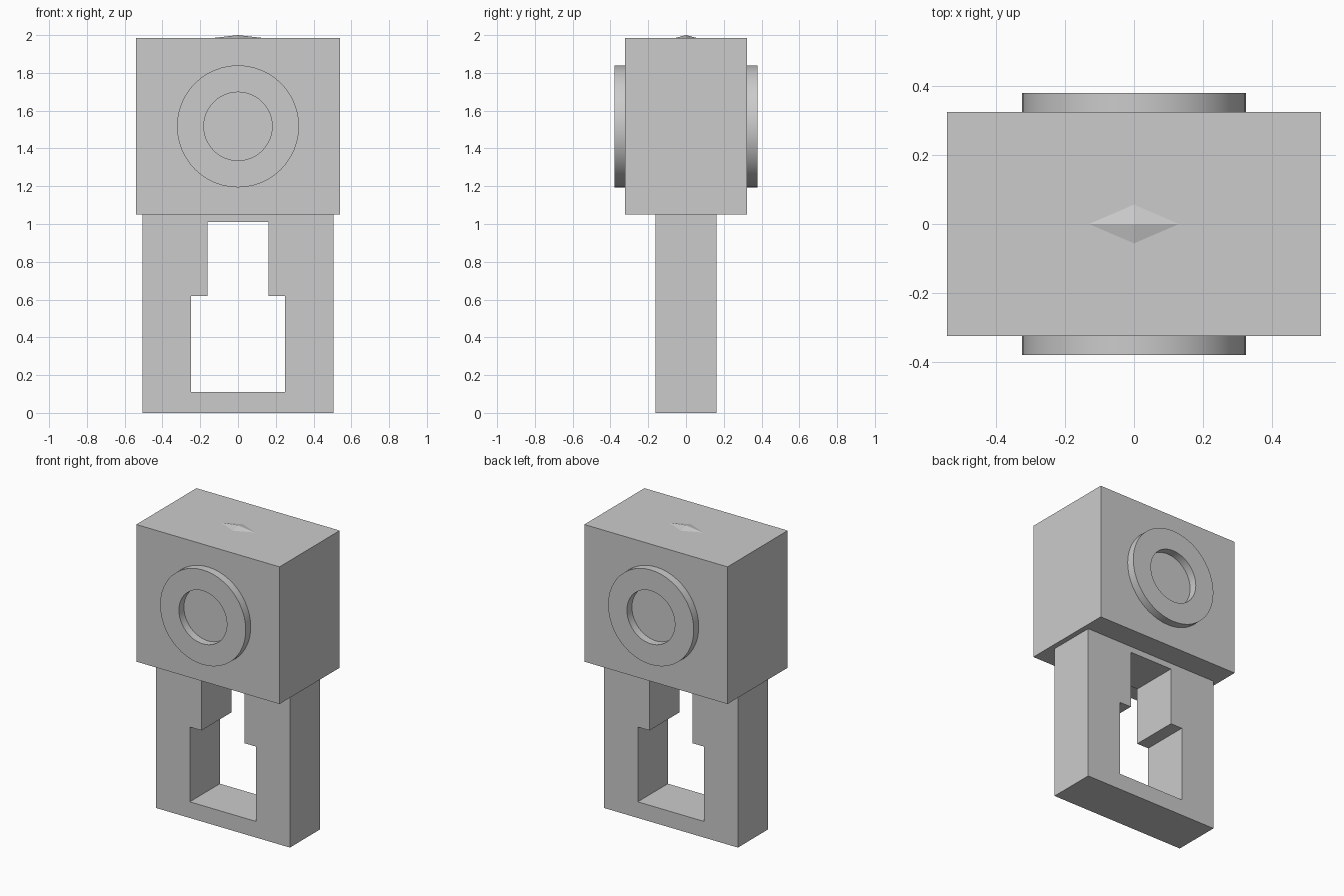
import bpy, bmesh
from math import pi
from mathutils import Matrix, Vector

cube = bpy.data.objects.get("Cube")
if cube:
    bpy.data.objects.remove(cube, do_unlink=True)

grey = bpy.data.materials.new("plain grey")
grey.use_nodes = True
grey.diffuse_color = (0.6, 0.6, 0.6, 1)
grey.node_tree.nodes["Principled BSDF"].inputs["Base Color"].default_value = grey.diffuse_color


def make(name, bm):
    bmesh.ops.recalc_face_normals(bm, faces=bm.faces)
    mesh = bpy.data.meshes.new(name)
    bm.to_mesh(mesh)
    bm.free()
    mesh.materials.append(grey)
    obj = bpy.data.objects.new(name, mesh)
    bpy.context.collection.objects.link(obj)
    return obj


# Lower frame: half outline extruded in depth, then mirrored
HALF_DEPTH = 0.162
outline = [(0, 0), (0.505, 0), (0.505, 1.05), (0, 1.05), (0, 1.01),
           (0.162, 1.01), (0.162, 0.62), (0.25, 0.62), (0.25, 0.11), (0, 0.11)]
bm = bmesh.new()
face = bm.faces.new([bm.verts.new((x, -HALF_DEPTH, z)) for x, z in outline])
extruded = bmesh.ops.extrude_face_region(bm, geom=[face])["geom"]
bmesh.ops.translate(bm, vec=(0, 2 * HALF_DEPTH, 0),
                    verts=[v for v in extruded if isinstance(v, bmesh.types.BMVert)])
bmesh.ops.recalc_face_normals(bm, faces=bm.faces)
seam = [f for f in bm.faces if all(abs(v.co.x) < 1e-5 for v in f.verts)]
bmesh.ops.delete(bm, geom=seam, context="FACES")
frame = make("lower_frame", bm)
frame.modifiers.new("mirror", "MIRROR").use_clip = True

# Upper block
BLOCK_HALF_Y, BLOCK_TOP = 0.324, 1.985
bm = bmesh.new()
bmesh.ops.create_cube(bm, size=1)
bmesh.ops.scale(bm, vec=(1.08, 2 * BLOCK_HALF_Y, BLOCK_TOP - 1.05), verts=bm.verts)
bmesh.ops.translate(bm, vec=(0, 0, (BLOCK_TOP + 1.05) / 2), verts=bm.verts)
make("upper_block", bm)

# Raised rings on the front and back, spun from a profile
for name, side in (("front_ring", -1), ("back_ring", 1)):
    bm = bmesh.new()
    profile = [bm.verts.new((r, side * y, 0)) for r, y in
               ((0.323, BLOCK_HALF_Y), (0.323, 0.378), (0.181, 0.378), (0.181, BLOCK_HALF_Y))]
    edges = [bm.edges.new(pair) for pair in zip(profile, profile[1:])]
    bmesh.ops.spin(bm, geom=profile + edges, cent=(0, 0, 0), axis=(0, 1, 0),
                   angle=2 * pi, steps=48, use_merge=True)
    bmesh.ops.remove_doubles(bm, verts=bm.verts, dist=1e-5)
    bmesh.ops.translate(bm, vec=(0, 0, 1.517), verts=bm.verts)
    # Point the outer end face away from the block
    bmesh.ops.recalc_face_normals(bm, faces=bm.faces)
    ring = make(name, bm)
    ends = [p for p in ring.data.polygons if abs(p.normal.y) > 0.9]
    if ends[0].normal.y * side < 0:
        ring.data.flip_normals()
    bpy.ops.object.select_all(action="DESELECT")
    ring.select_set(True)
    bpy.context.view_layer.objects.active = ring
    bpy.ops.object.shade_smooth_by_angle()

# Low diamond-shaped stud on top
bm = bmesh.new()
bmesh.ops.create_cone(bm, segments=4, radius1=1, radius2=0, depth=1, cap_ends=True)
bmesh.ops.translate(bm, vec=(0, 0, 0.5), verts=bm.verts)
bmesh.ops.scale(bm, vec=(0.13, 0.056, 2 - BLOCK_TOP), verts=bm.verts)
bmesh.ops.translate(bm, vec=(0, 0, BLOCK_TOP), verts=bm.verts)
make("top_stud", bm)
